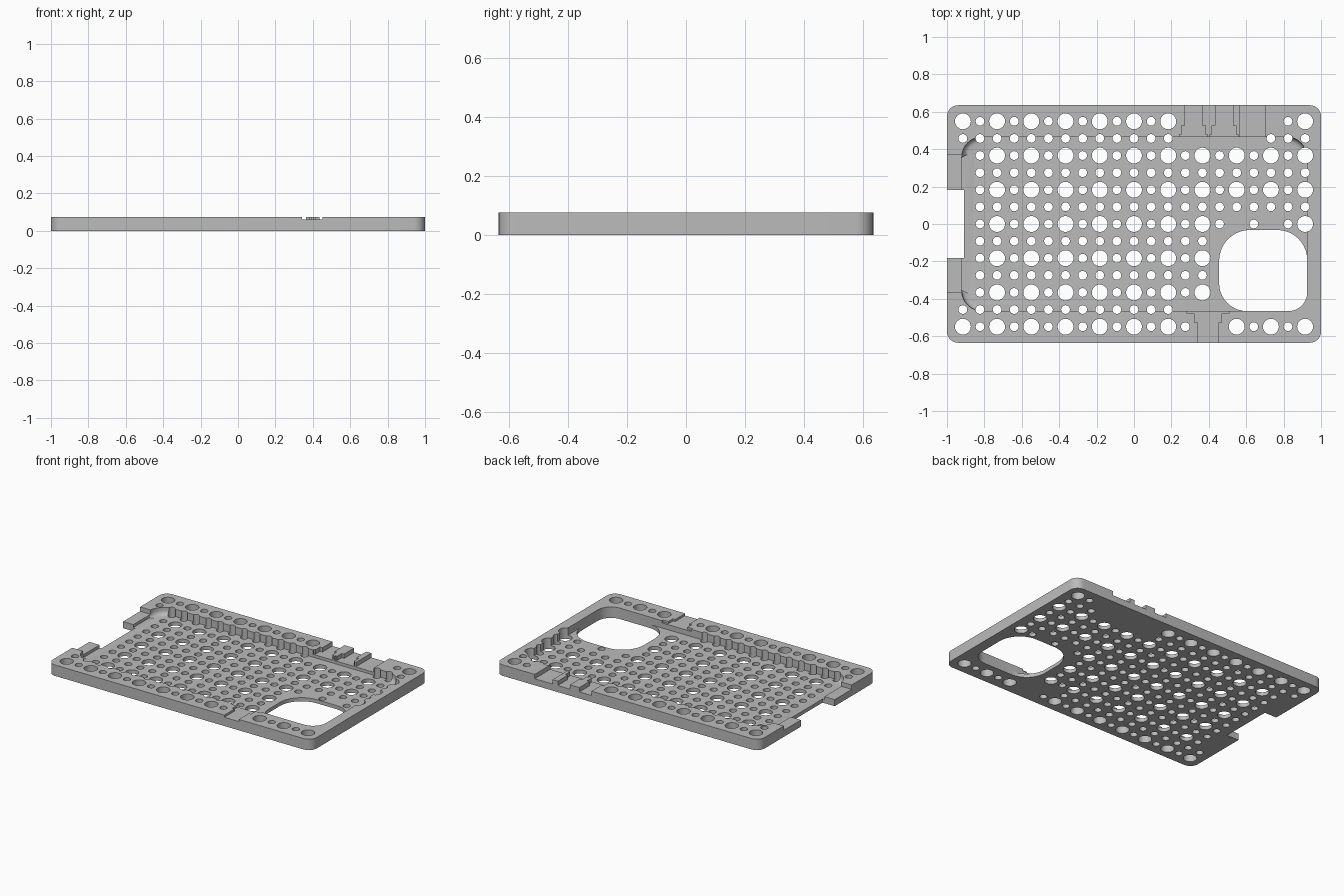
import bpy, bmesh, math

cube = bpy.data.objects.get("Cube")
if cube:
    bpy.data.objects.remove(cube, do_unlink=True)

HEIGHT, FLOOR, PITCH = 0.075, 0.025, 0.0915

grey = bpy.data.materials.new("mid grey")
grey.use_nodes = True
grey.diffuse_color = (0.5, 0.5, 0.5, 1)
grey.node_tree.nodes["Principled BSDF"].inputs["Base Color"].default_value = (0.5, 0.5, 0.5, 1)


def to_object(bm, name):
    bmesh.ops.recalc_face_normals(bm, faces=bm.faces)
    mesh = bpy.data.meshes.new(name)
    bm.to_mesh(mesh)
    bm.free()
    obj = bpy.data.objects.new(name, mesh)
    bpy.context.collection.objects.link(obj)
    mesh.materials.append(grey)
    return obj


def add_prism(bm, points, z0, z1):
    low = [bm.verts.new((x, y, z0)) for x, y in points]
    high = [bm.verts.new((x, y, z1)) for x, y in points]
    base = bm.faces.new(low)
    bm.faces.new(high)
    for k in range(len(points)):
        n = (k + 1) % len(points)
        bm.faces.new((low[k], low[n], high[n], high[k]))
    return base


def rounded(x0, x1, y0, y1, radii, steps=8):
    """Rectangle outline; radii run from right-back, anticlockwise."""
    points = []
    corners = ((x1, y1, -1, -1), (x0, y1, 1, -1), (x0, y0, 1, 1), (x1, y0, -1, 1))
    for q, ((cx, cy, sx, sy), r) in enumerate(zip(corners, radii)):
        for s in range(steps + 1):
            a = math.pi / 2 * (q + s / steps)
            points.append((cx + sx * r + r * math.cos(a), cy + sy * r + r * math.sin(a)))
    return points


def box(x0, x1, y0, y1):
    return [(x0, y0), (x1, y0), (x1, y1), (x0, y1)]


def cut(target, bm, name):
    cutter = to_object(bm, name)
    cutter.hide_render = True
    mod = target.modifiers.new(name, "BOOLEAN")
    mod.operation, mod.solver, mod.object = "DIFFERENCE", "EXACT", cutter
    bpy.context.view_layer.objects.active = target
    bpy.ops.object.modifier_apply(modifier=name)
    bpy.data.objects.remove(cutter, do_unlink=True)


def cut_prism(target, points, z0, name, z1=0.2):
    bm = bmesh.new()
    add_prism(bm, points, z0, z1)
    cut(target, bm, name)


# Outer slab
bm = bmesh.new()
add_prism(bm, rounded(-1, 1, -0.635, 0.635, [0.06] * 4), 0, HEIGHT)
tray = to_object(bm, "perforated_tray")

# Recess with a rounded foot
bm = bmesh.new()
base = add_prism(bm, rounded(-0.922, 0.925, -0.465, 0.466, [0.11] * 4), FLOOR, 0.2)
bmesh.ops.bevel(bm, geom=list(base.edges), offset=0.03, segments=4, profile=0.5, affect="EDGES")
cut(tray, bm, "recess")

# Lowered left wall and open notch
cut_prism(tray, box(-1.1, -0.9, -0.366, 0.368), 0.045, "left_step")
cut_prism(tray, box(-1.1, -0.908, -0.182, 0.183), -0.1, "left_notch")

# Large window in the floor
cut_prism(tray, rounded(0.455, 0.926, -0.466, -0.032, [0.16, 0.165, 0.15, 0.1], 10), -0.1, "window")


# Stepped cable slots: a channel, a collar pocket and an inner lip
def stepped_slot(x, y_sign, half, collar, lip, z, name):
    cut_prism(tray, box(x - half, x + half, *sorted((y_sign * 0.44, y_sign * 0.7))), z, name)
    cut_prism(tray, box(x - collar, x + collar, *sorted((y_sign * 0.45, y_sign * 0.527))), z, name + "_collar")
    cut_prism(tray, box(x - lip, x + lip, *sorted((y_sign * 0.445, y_sign * 0.478))), z, name + "_lip")


stepped_slot(0.396, -1, 0.055, 0.072, 0.113, 0.06, "front_slot")
for i, x in enumerate((0.318, 0.482)):
    stepped_slot(x, 1, 0.046, 0.064, 0.075, 0.045, f"back_slot_{i}")
cut_prism(tray, box(0.567, 0.703, 0.44, 0.7), 0.045, "back_wide_slot")

# Allowed hole columns for each row of the grid
columns = {j: range(-9, 11) for j in range(1, 5)}
columns.update({j: range(-9, 5) for j in range(-4, 0)})
columns[6] = [*range(-10, 3), 9, 10]
columns[5] = [*range(-10, 3), 8, 9, 10]
columns[0] = [*range(-9, 6), 7, 9, 10]
columns[-5] = range(-10, 3)
columns[-6] = [*range(-10, 4), *range(6, 11)]

# Alternating large and small round holes
bm = bmesh.new()
for j, cols in columns.items():
    for i in cols:
        big = i % 2 == 0 and j % 2 == 0
        r, n = (0.0425, 24) if big else (0.0235, 16)
        ring = [(i * PITCH + r * math.cos(2 * math.pi * k / n),
                 j * PITCH + r * math.sin(2 * math.pi * k / n)) for k in range(n)]
        add_prism(bm, ring, -0.1, 0.2)
cut(tray, bm, "holes")

# Smooth the curved walls, keep the edges crisp
bpy.ops.object.select_all(action="DESELECT")
tray.select_set(True)
bpy.context.view_layer.objects.active = tray
bpy.ops.object.shade_smooth_by_angle(angle=math.radians(30))
